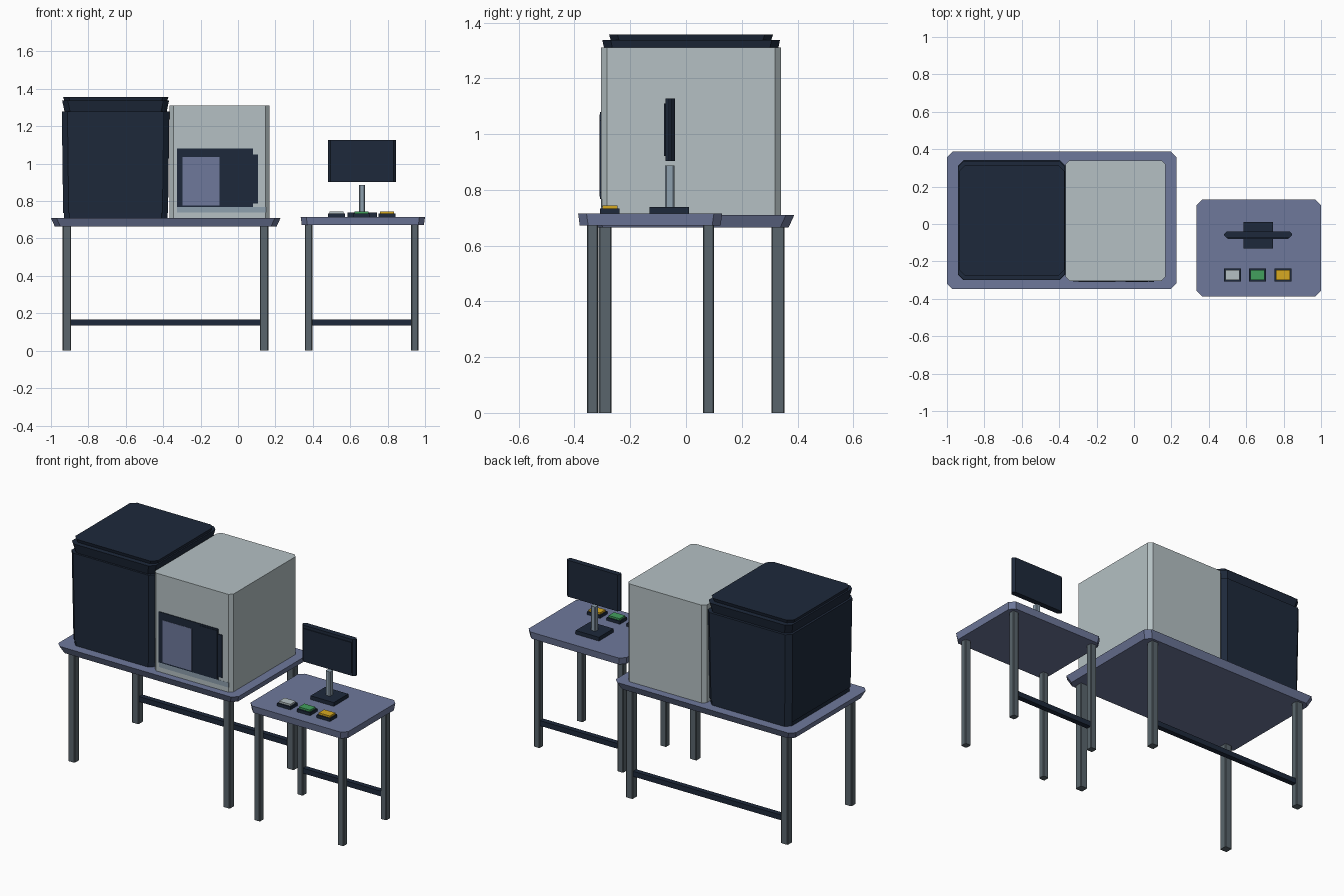
import bpy
import bmesh

cube = bpy.data.objects.get("Cube")
if cube:
    bpy.data.objects.remove(cube, do_unlink=True)


def material(name, r, g, b):
    """Flat material from 0-255 display values."""
    col = tuple((v / 255) ** 2.2 for v in (r, g, b)) + (1,)
    m = bpy.data.materials.new(name)
    m.use_nodes = True
    m.diffuse_color = col
    bsdf = next(n for n in m.node_tree.nodes if n.type == "BSDF_PRINCIPLED")
    bsdf.inputs["Base Color"].default_value = col
    return m


NAVY = material("navy", 35, 45, 61)
SLATE = material("slate_blue", 110, 120, 154)
PALE = material("pale_grey", 179, 191, 194)
STEEL = material("leg_grey", 90, 101, 108)
POST = material("post_grey", 140, 158, 172)
GREEN = material("green", 68, 158, 94)
YELLOW = material("yellow", 214, 168, 38)


def slab(name, mat, x, y, z, chamfer=0.0, inset=0.0):
    """Box over the given ranges, corners cut in plan, base drawn in by inset."""
    def ring(bm, h, d):
        x0, x1, y0, y1, c = x[0] + d, x[1] - d, y[0] + d, y[1] - d, chamfer
        if c:
            pts = [(x0 + c, y0), (x1 - c, y0), (x1, y0 + c), (x1, y1 - c),
                   (x1 - c, y1), (x0 + c, y1), (x0, y1 - c), (x0, y0 + c)]
        else:
            pts = [(x0, y0), (x1, y0), (x1, y1), (x0, y1)]
        return [bm.verts.new((px, py, h)) for px, py in pts]

    bm = bmesh.new()
    low, high = ring(bm, z[0], inset), ring(bm, z[1], 0)
    bm.faces.new(low[::-1])
    bm.faces.new(high)
    n = len(low)
    for i in range(n):
        j = (i + 1) % n
        bm.faces.new((low[i], low[j], high[j], high[i]))
    mesh = bpy.data.meshes.new(name)
    bm.to_mesh(mesh)
    bm.free()
    mesh.materials.append(mat)
    ob = bpy.data.objects.new(name, mesh)
    bpy.context.collection.objects.link(ob)
    return ob


def table(name, x, y, z, inset, legs_x, legs_y, w):
    """Table top, four legs and a rear rail; leg ranges are outer edges."""
    slab(name + "_top", SLATE, x, y, z, 0.03, inset)
    for side, lx in (("right", legs_x[0]), ("left", legs_x[1] - w)):
        for end, ly in (("front", legs_y[0]), ("back", legs_y[1] - w)):
            slab(f"{name}_{end}_{side}_leg", STEEL,
                 (lx, lx + w), (ly, ly + w), (0, z[0] + 0.003), 0.004)
    mid = legs_y[1] - w / 2
    slab(name + "_rear_rail", NAVY, (legs_x[0] + w, legs_x[1] - w),
         (mid - 0.016, mid + 0.016), (0.136, 0.168))


table("main_table", (-1, 0.227), (-0.348, 0.388), (0.665, 0.709), 0.02,
      (-0.938, 0.163), (-0.313, 0.353), 0.046)
table("side_table", (0.335, 1), (-0.387, 0.13), (0.672, 0.715), 0.006,
      (0.358, 0.965), (-0.355, 0.1), 0.039)

# Dark cabinet with stepped lid
slab("dark_cabinet_plinth", NAVY, (-0.93, -0.378), (-0.29, 0.33), (0.709, 0.74), 0.03)
slab("dark_cabinet_body", NAVY, (-0.942, -0.367), (-0.3, 0.341), (0.735, 1.28), 0.03, 0.007)
slab("dark_cabinet_lid_rim", NAVY, (-0.94, -0.369), (-0.3, 0.337), (1.28, 1.337), 0.03, 0.012)
slab("dark_cabinet_lid_top", NAVY, (-0.935, -0.372), (-0.276, 0.312), (1.337, 1.357), 0.03, 0.006)

# Pale cabinet with door, window and handle on its front
FRONT = -0.304
slab("pale_cabinet_body", PALE, (-0.366, 0.168), (FRONT, 0.34), (0.709, 1.31), 0.021)


def front_plate(name, mat, x, z, depth):
    slab(name, mat, x, (FRONT - depth, FRONT + 0.002), z)


front_plate("cabinet_lower_strip", POST, (-0.325, 0.15), (0.738, 0.768), 0.001)
front_plate("door_frame", NAVY, (-0.325, 0.08), (0.768, 1.08), 0.004)
front_plate("door_window", SLATE, (-0.297, -0.098), (0.776, 1.035), 0.0055)
front_plate("door_right_panel", NAVY, (-0.046, 0.076), (0.776, 1.07), 0.007)
front_plate("door_handle", NAVY, (0.08, 0.108), (0.788, 1.05), 0.006)

# Monitor on its stand
slab("monitor_base", NAVY, (0.585, 0.743), (-0.131, 0.01), (0.715, 0.738))
slab("monitor_post", POST, (0.647, 0.678), (-0.075, -0.042), (0.738, 0.887), 0.005)
slab("monitor_panel", NAVY, (0.482, 0.845), (-0.074, -0.04), (0.903, 1.127), 0.013)
slab("monitor_screen", NAVY, (0.5, 0.827), (-0.079, -0.073), (0.921, 1.109))

# Row of push buttons
for label, mat, cx in (("pale", PALE, 0.527), ("green", GREEN, 0.661), ("yellow", YELLOW, 0.796)):
    slab(label + "_button_base", NAVY, (cx - 0.045, cx + 0.045), (-0.308, -0.238), (0.715, 0.733))
    slab(label + "_button_cap", mat, (cx - 0.038, cx + 0.038), (-0.299, -0.246), (0.733, 0.744))
